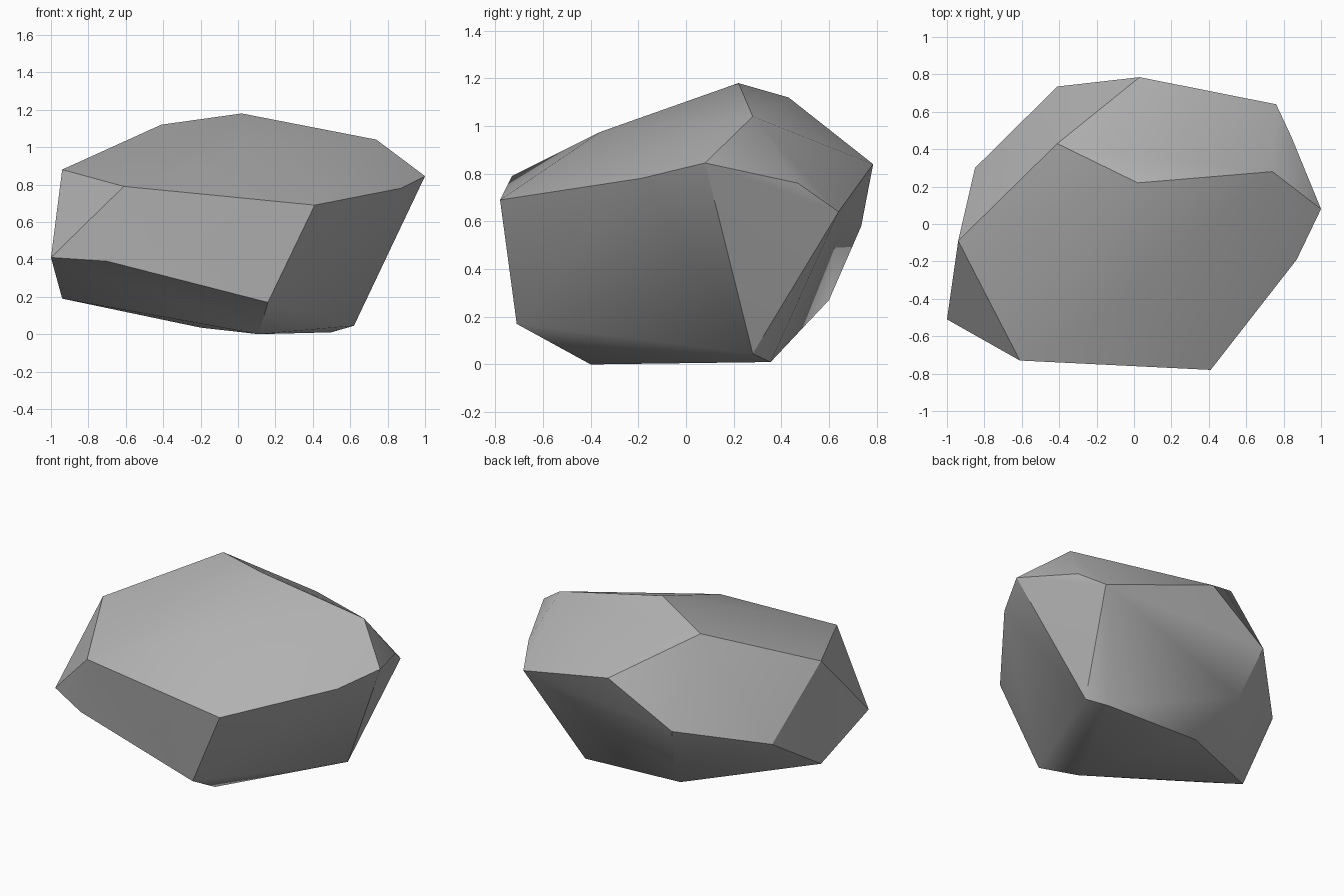
import bpy
import bmesh
from math import radians

default_cube = bpy.data.objects.get("Cube")
if default_cube:
    bpy.data.objects.remove(default_cube, do_unlink=True)


def make_material(name, colour):
    material = bpy.data.materials.new(name)
    material.use_nodes = True
    material.diffuse_color = colour
    shader = material.node_tree.nodes["Principled BSDF"]
    shader.inputs["Base Color"].default_value = colour
    return material


def make_boulder(name, corners, material, smooth_angle):
    """Wrap the chipped corners in a convex skin with soft shallow edges."""
    bm = bmesh.new()
    for corner in corners:
        bm.verts.new(corner)
    hull = bmesh.ops.convex_hull(bm, input=bm.verts)
    loose = [v for v in bm.verts if not v.link_faces]
    bmesh.ops.delete(bm, geom=loose, context="VERTS")
    bmesh.ops.recalc_face_normals(bm, faces=bm.faces)
    mesh = bpy.data.meshes.new(name)
    bm.to_mesh(mesh)
    bm.free()
    mesh.materials.append(material)
    boulder = bpy.data.objects.new(name, mesh)
    bpy.context.collection.objects.link(boulder)
    bpy.ops.object.select_all(action="DESELECT")
    boulder.select_set(True)
    bpy.context.view_layer.objects.active = boulder
    bpy.ops.object.shade_smooth_by_angle(angle=smooth_angle)
    return boulder


# Crest: the ridge along the top and the swell on the front slope
crest = [
    (-.41, .43, 1.12), (.02, .22, 1.18), (.74, .28, 1.04),
    (0, -.36, .975),
]

# Shoulder: the upper rim, from the front round the left side to the back
shoulder = [
    (-.94, -.09, .88), (-.61, -.73, .79), (.41, -.78, .69),
    (.87, -.19, .78), (1, .08, .845), (.84, .47, .76),
    (.76, .64, .64), (.03, .785, .84),
]

# Belly: the lower rim, where the sides turn under
belly = [
    (-.41, .735, .58), (-.85, .3, .445), (-1, -.51, .41),
    (-.7, -.67, .39), (.16, -.71, .17), (-.94, -.09, .19),
    (-.33, .6, .27),
]

# Foot: the corners the boulder rests on
foot = [
    (.11, -.4, 0), (.5, .355, .01), (.62, .28, .045), (-.2, .345, .035),
]

stone = make_material("stone grey", (.45, .45, .45, 1))
make_boulder("boulder", crest + shoulder + belly + foot, stone, radians(30))
